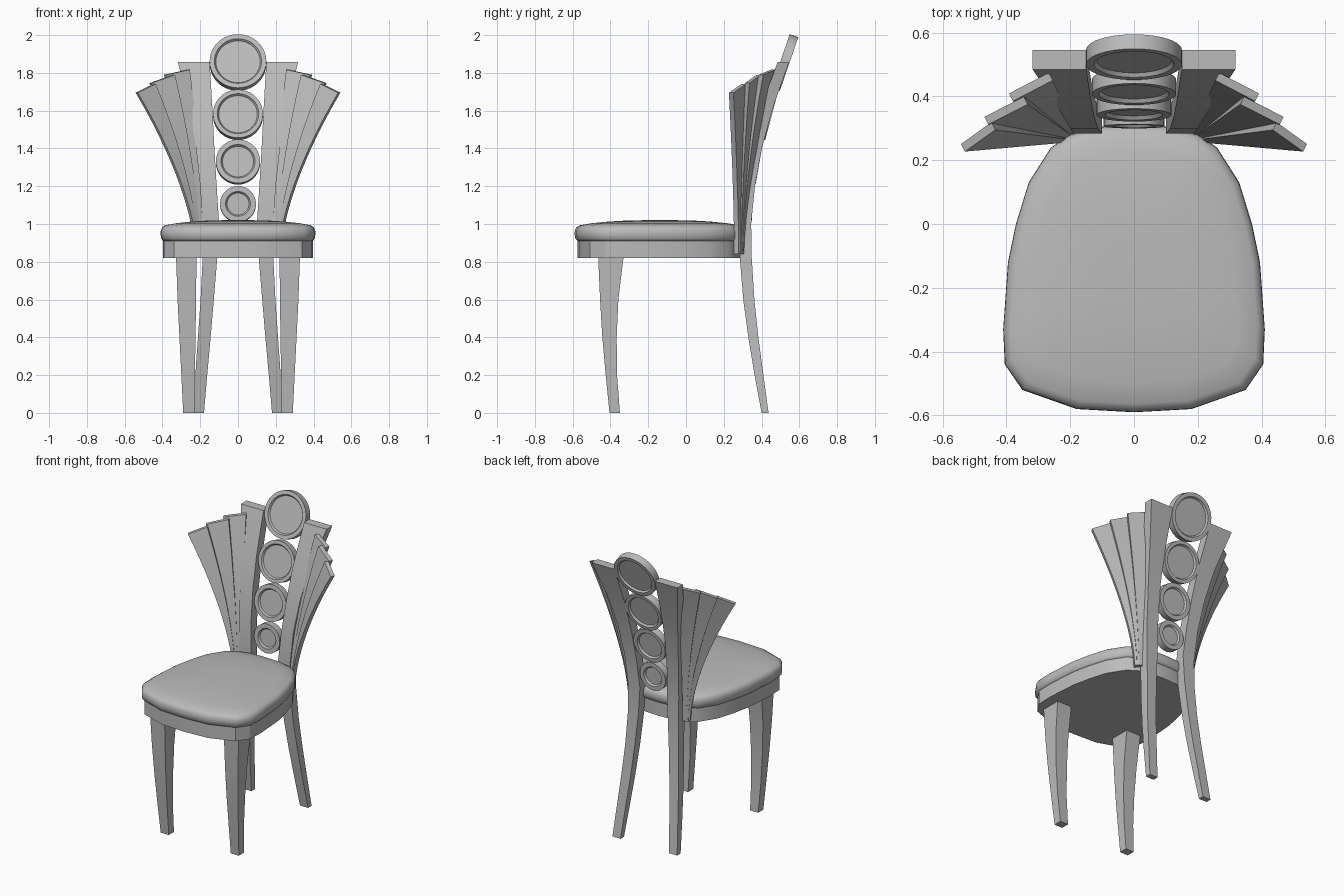
import bpy, bmesh, math
from mathutils import Matrix, Vector

cube = bpy.data.objects.get("Cube")
if cube:
    bpy.data.objects.remove(cube, do_unlink=True)

grey = bpy.data.materials.new("warm_grey")
grey.use_nodes = True
COLOUR = (0.5, 0.5, 0.5, 1)
grey.diffuse_color = COLOUR
grey.node_tree.nodes["Principled BSDF"].inputs["Base Color"].default_value = COLOUR


def loft(name, rings, mirror=False, angle=30):
    """Skin a stack of equal rings and cap both ends."""
    bm = bmesh.new()
    loops = [[bm.verts.new(p) for p in ring] for ring in rings]
    n = len(loops[0])
    for a, b in zip(loops, loops[1:]):
        for i in range(n):
            j = (i + 1) % n
            bm.faces.new((a[i], a[j], b[j], b[i]))
    bm.faces.new(loops[0][::-1])
    bm.faces.new(loops[-1])
    bmesh.ops.recalc_face_normals(bm, faces=bm.faces)
    mesh = bpy.data.meshes.new(name)
    bm.to_mesh(mesh)
    bm.free()
    mesh.materials.append(grey)
    obj = bpy.data.objects.new(name, mesh)
    bpy.context.collection.objects.link(obj)
    if mirror:
        obj.modifiers.new("Mirror", "MIRROR").use_axis[0] = True
    bpy.ops.object.select_all(action="DESELECT")
    obj.select_set(True)
    bpy.context.view_layer.objects.active = obj
    bpy.ops.object.shade_smooth_by_angle(angle=math.radians(angle))
    return obj


# Seat outline, narrowing towards the back
half = [(0, -.59), (.18, -.58), (.35, -.52), (.405, -.44), (.41, -.33), (.395, -.12),
        (.37, 0), (.33, .13), (.26, .24), (.2, .28), (.1, .305), (0, .31)]
outline = half + [(-x, y) for x, y in half[-2:0:-1]]
MID = -.14


def seat_ring(scale, z):
    return [(x * scale, MID + (y - MID) * scale, z) for x, y in outline]


loft("seat_apron", [seat_ring(.967, .82), seat_ring(.967, .915)])
loft("seat_cushion", [seat_ring(s, z) for s, z in (
    (.965, .91), (.99, .922), (1, .945), (.997, .965), (.98, .982), (.94, .993),
    (.8, 1.004), (.6, 1.013), (.4, 1.018), (.2, 1.02), (.03, 1.02))], angle=60)


def box_ring(x0, x1, y0, y1, z):
    return [(x0, y0, z), (x1, y0, z), (x1, y1, z), (x0, y1, z)]


# Tapered front legs
loft("front_legs", [box_ring(*s) for s in (
    (.23, .29, -.405, -.35, 0), (.228, .3, -.425, -.365, .2), (.225, .31, -.443, -.367, .4),
    (.222, .32, -.455, -.358, .6), (.22, .328, -.465, -.33, .83))], mirror=True)

# Back legs sweep up into the back posts
loft("back_posts", [box_ring(*s) for s in (
    (.18, .24, .40, .437, 0), (.163, .226, .363, .41, .2), (.145, .212, .33, .383, .4),
    (.128, .198, .303, .362, .6), (.11, .187, .285, .348, .82), (.1, .188, .283, .345, 1),
    (.113, .2, .3, .365, 1.2), (.125, .222, .337, .402, 1.4), (.135, .255, .39, .455, 1.6),
    (.15, .318, .485, .545, 1.857))], mirror=True)


# Fan slats: each runs between an outer and an inner curved edge
def edge(foot, tip, t):
    f = t ** 1.6
    return Vector((foot[0] + (tip[0] - foot[0]) * f, foot[1] + (tip[1] - foot[1]) * f,
                   .84 + (tip[2] - .84) * t))


BACK = Vector((.012, .024, 0))
slats = {
    "outer_slats": ((.215, .255), (.53, .227, 1.695), (.205, .265), (.435, .295, 1.742)),
    "middle_slats": ((.208, .268), (.457, .312, 1.746), (.196, .278), (.333, .375, 1.79)),
    "inner_slats": ((.2, .276), (.38, .385, 1.79), (.178, .283), (.255, .45, 1.817)),
}
for name, (foot_a, tip_a, foot_b, tip_b) in slats.items():
    rings = []
    for k in range(13):
        a, b = edge(foot_a, tip_a, k / 12), edge(foot_b, tip_b, k / 12)
        rings.append([a, b, b + BACK, a + BACK])
    loft(name, rings, mirror=True)

# Stack of dished discs between the posts
discs = [("small_disc", .095, .066, .33, 1.105, 4), ("lower_disc", .117, .09, .365, 1.328, 10),
         ("upper_disc", .132, .11, .43, 1.578, 15), ("top_disc", .15, .125, .523, 1.855, 19)]
for name, r, inner, y, z, tilt in discs:
    side = [(.01, .012), (inner - .008, .012), (inner, .024), (r, .024)]
    profile = [(q, -h) for q, h in side] + side[::-1]
    place = Matrix.Translation((0, y, z)) @ Matrix.Rotation(math.radians(90 - tilt), 4, "X")
    loft(name, [[place @ Vector((q * math.cos(i * math.tau / 40), q * math.sin(i * math.tau / 40), h))
                 for i in range(40)] for q, h in profile], angle=20)
